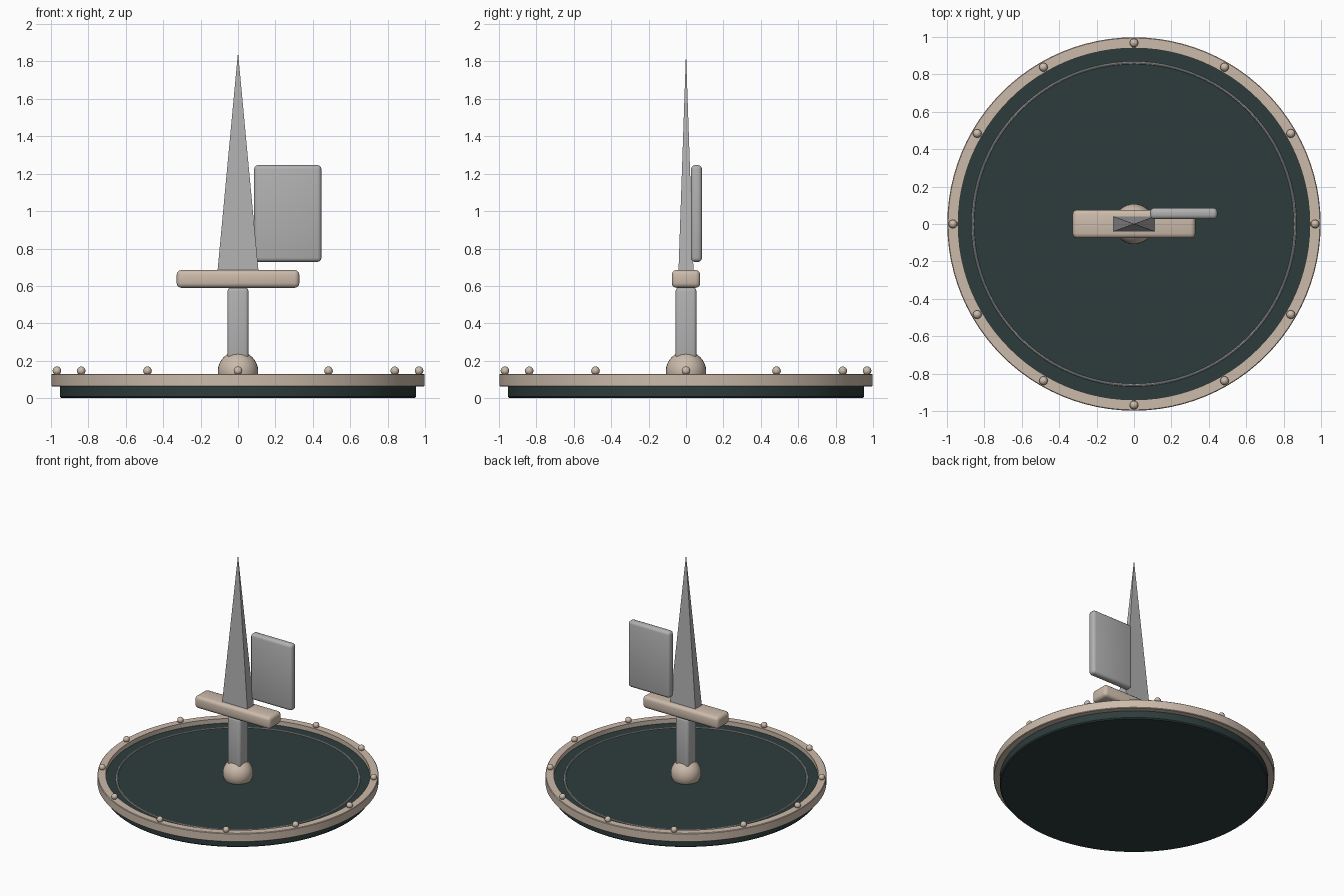
import bpy, bmesh, math
from mathutils import Matrix, Vector

if "Cube" in bpy.data.objects:
    bpy.data.objects.remove(bpy.data.objects["Cube"])


def material(name, rgb):
    m = bpy.data.materials.new(name)
    m.diffuse_color = (*rgb, 1)
    m.use_nodes = True
    m.node_tree.nodes["Principled BSDF"].inputs["Base Color"].default_value = m.diffuse_color
    return m


BEIGE = material("warm_beige", (0.60, 0.495, 0.405))
GREY = material("mid_grey", (0.44, 0.44, 0.44))
DARK = material("dark_teal", (0.027, 0.045, 0.045))


def finish(name, bm, mat, smooth=True):
    bmesh.ops.recalc_face_normals(bm, faces=bm.faces)
    me = bpy.data.meshes.new(name)
    bm.to_mesh(me)
    bm.free()
    me.materials.append(mat)
    ob = bpy.data.objects.new(name, me)
    bpy.context.collection.objects.link(ob)
    if smooth:
        bpy.ops.object.select_all(action='DESELECT')
        ob.select_set(True)
        bpy.context.view_layer.objects.active = ob
        bpy.ops.object.shade_smooth_by_angle(angle=math.radians(35))
    return ob


def box(name, lo, hi, bevel, mat):
    lo, hi = Vector(lo), Vector(hi)
    bm = bmesh.new()
    bmesh.ops.create_cube(bm, size=1, matrix=Matrix.Translation((lo + hi) / 2)
                          @ Matrix.Diagonal((*(hi - lo), 1)))
    bmesh.ops.bevel(bm, geom=bm.edges[:], offset=bevel, segments=3,
                    profile=0.5, affect='EDGES')
    return finish(name, bm, mat)


def lathe(name, profile, mat, steps=96, closed=True):
    # Revolve an (r, z) profile around the vertical axis
    bm = bmesh.new()
    vs = [bm.verts.new((r, 0, z)) for r, z in profile]
    es = [bm.edges.new(p) for p in zip(vs, vs[1:])]
    if closed:
        es.append(bm.edges.new((vs[-1], vs[0])))
    bmesh.ops.spin(bm, geom=vs + es, cent=(0, 0, 0), axis=(0, 0, 1),
                   angle=2 * math.pi, steps=steps)
    bmesh.ops.remove_doubles(bm, verts=bm.verts, dist=1e-5)
    return finish(name, bm, mat)


def ball(name, centre, radius, mat, u=32, v=16):
    bm = bmesh.new()
    bmesh.ops.create_uvsphere(bm, u_segments=u, v_segments=v, radius=radius,
                              matrix=Matrix.Translation(centre))
    return finish(name, bm, mat)


# Round base: dark disc, raised rim and thin inlaid ring
DECK = 0.095
lathe("base_disc", [(0, 0), (0.945, 0), (0.953, 0.008), (0.953, DECK), (0, DECK)],
      DARK, closed=False)
lathe("base_rim", [(0.94, 0.062), (0.994, 0.062), (0.998, 0.066), (0.998, 0.126),
                   (0.994, 0.13), (0.94, 0.13)], BEIGE)
lathe("inlay_ring", [(0.862 + 0.007 * math.cos(a * math.pi / 4),
                      DECK + 0.007 * math.sin(a * math.pi / 4)) for a in range(8)], GREY)

# Studs around the rim
for i in range(12):
    a = i * math.pi / 6
    ball(f"rim_stud_{i + 1}", (0.968 * math.cos(a), 0.968 * math.sin(a), 0.146),
         0.023, BEIGE, 16, 10)

# Central stand
ball("hub_ball", (0, 0, 0.143), 0.108, BEIGE)
box("post", (-0.056, -0.056, 0.17), (0.056, 0.056, 0.59), 0.018, GREY)
box("crossbar", (-0.328, -0.076, 0.59), (0.328, 0.076, 0.685), 0.025, BEIGE)

# Tall four-sided spire
bm = bmesh.new()
base = [bm.verts.new((x, y, 0.685)) for x, y in
        ((-0.109, -0.04), (0.109, -0.04), (0.109, 0.04), (-0.109, 0.04))]
tip = bm.verts.new((0, 0, 1.85))
bm.faces.new(base)
for i in range(4):
    bm.faces.new((base[i], base[(i + 1) % 4], tip))
finish("spire", bm, GREY, smooth=False)

# Rounded side panel
box("side_panel", (0.086, 0.026, 0.728), (0.446, 0.086, 1.246), 0.022, GREY)
